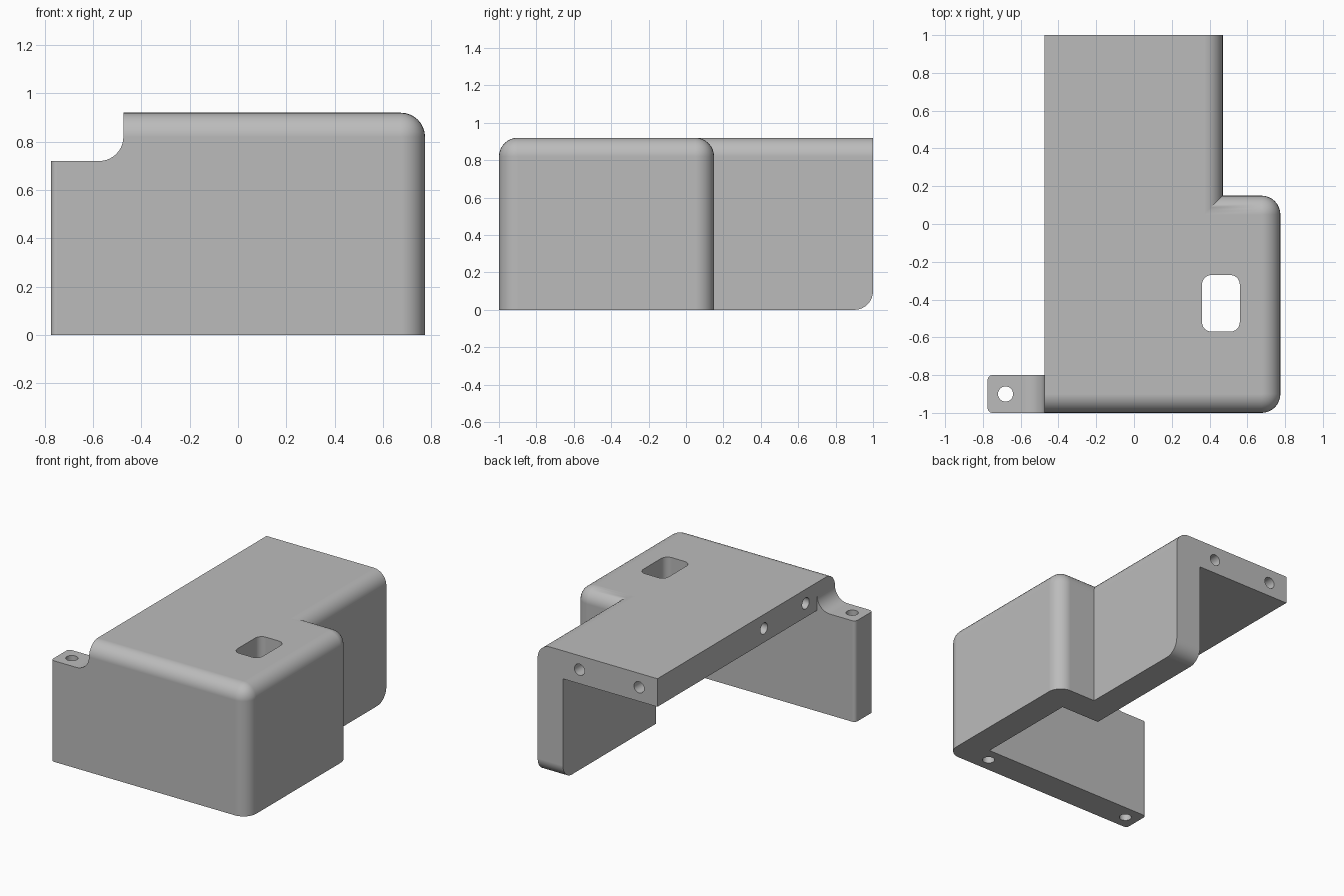
import bpy, bmesh, math
from mathutils import Matrix, Vector

if "Cube" in bpy.data.objects:
    bpy.data.objects.remove(bpy.data.objects["Cube"], do_unlink=True)

BACK, LEFT, TOP = 1.0, -0.475, 0.92     # open ends and height of the cover
WALL, ROUND = 0.2, 0.1                  # wall thickness and fillet radius

grey = bpy.data.materials.new("plain grey")
grey.use_nodes = True
colour = (0.5, 0.5, 0.5, 1)
grey.diffuse_color = colour
grey.node_tree.nodes["Principled BSDF"].inputs["Base Color"].default_value = colour


def make_object(name, bm):
    bmesh.ops.recalc_face_normals(bm, faces=bm.faces)
    mesh = bpy.data.meshes.new(name)
    bm.to_mesh(mesh)
    bm.free()
    mesh.materials.append(grey)
    obj = bpy.data.objects.new(name, mesh)
    bpy.context.collection.objects.link(obj)
    return obj


def prism(name, points, sweep, rounded=None, radius=ROUND, segments=8):
    """Extrude a flat outline; bevel the edges whose midpoint fits a rule."""
    bm = bmesh.new()
    face = bm.faces.new([bm.verts.new(p) for p in points])
    swept = bmesh.ops.extrude_face_region(bm, geom=[face], use_keep_orig=True)["geom"]
    bmesh.ops.translate(bm, vec=sweep, verts=[v for v in swept if isinstance(v, bmesh.types.BMVert)])
    bmesh.ops.recalc_face_normals(bm, faces=bm.faces)
    if rounded:
        edges = [e for e in bm.edges
                 if rounded((e.verts[0].co + e.verts[1].co) / 2,
                            abs(e.verts[0].co.z - e.verts[1].co.z) > 0.3)]
        bmesh.ops.bevel(bm, geom=edges, offset=radius, offset_type='OFFSET',
                        segments=segments, profile=0.5, affect='EDGES', clamp_overlap=False)
    return make_object(name, bm)


def drill(name, start, end, radius=0.04):
    start, end = Vector(start), Vector(end)
    axis = end - start
    turn = Vector((0, 0, 1)).rotation_difference(axis).to_matrix().to_4x4()
    bm = bmesh.new()
    bmesh.ops.create_cone(bm, cap_ends=True, segments=32, radius1=radius, radius2=radius,
                          depth=axis.length,
                          matrix=Matrix.Translation((start + end) / 2) @ turn)
    return make_object(name, bm)


def combine(body, other, operation):
    mod = body.modifiers.new(other.name, 'BOOLEAN')
    mod.object, mod.operation, mod.solver = other, operation, 'EXACT'
    bpy.context.view_layer.objects.active = body
    bpy.ops.object.modifier_apply(modifier=mod.name)
    bpy.data.objects.remove(other, do_unlink=True)


# Stepped outer block with rounded top, corners and rear foot
def block_rounding(mid, upright):
    top_edge = mid.z > TOP - 0.01 and mid.x > LEFT + 0.01 and mid.y < BACK - 0.01
    corner = upright and mid.x > 0.7
    rear_foot = mid.z < 0.01 and mid.y > BACK - 0.01
    return top_edge or corner or rear_foot


outline = [(LEFT, -1), (0.775, -1), (0.775, 0.15), (0.47, 0.15), (0.47, BACK), (LEFT, BACK)]
cover = prism("cover_shell", [(x, y, 0) for x, y in outline], (0, 0, TOP), block_rounding)

# Hollow inside, open at the left, back and bottom
inside = [(-1.2, -0.8), (0.575, -0.8), (0.575, -0.05), (0.27, -0.05), (0.27, 1.4), (-1.2, 1.4)]
combine(cover, prism("hollow", [(x, y, -0.5) for x, y in inside], (0, 0, TOP - WALL + 0.5)),
        'DIFFERENCE')

# Front wall tab with a concave fillet up to the shell
arc = [(-0.575 + ROUND * math.sin(a), TOP - ROUND - ROUND * math.cos(a))
       for a in (math.pi / 2 * i / 10 for i in range(11))]
profile = [(-0.375, 0), (-0.775, 0), (-0.775, TOP - WALL)] + arc + [(-0.375, TOP - ROUND)]
tab = prism("mounting_tab", [(x, -1, z) for x, z in profile], (0, WALL, 0),
            lambda mid, upright: upright and mid.x < -0.7, 0.025, 4)
combine(cover, tab, 'UNION')

# Rounded window through the top
window = [(0.36, -0.57), (0.56, -0.57), (0.56, -0.27), (0.36, -0.27)]
combine(cover, prism("window", [(x, y, 0.5) for x, y in window], (0, 0, 0.7),
                     lambda mid, upright: upright, 0.05, 6), 'DIFFERENCE')

# Screw holes: tab, bottom, back and left faces
depth, z = 0.3, TOP - WALL / 2
holes = [((-0.68, -0.9, -0.2), (-0.68, -0.9, 1)), ((0.5, -0.9, -0.2), (0.5, -0.9, depth))]
holes += [((x, BACK + 0.2, z), (x, BACK - depth, z)) for x in (-0.33, 0.14)]
holes += [((LEFT - 0.2, y, z), (LEFT + depth, y, z)) for y in (-0.2, -0.67)]
for start, end in holes:
    combine(cover, drill("screw_hole", start, end), 'DIFFERENCE')

# Smooth fillets, crisp edges
bpy.ops.object.select_all(action='DESELECT')
cover.select_set(True)
bpy.context.view_layer.objects.active = cover
bpy.ops.object.shade_smooth_by_angle(angle=math.radians(30))
normals = cover.modifiers.new("flat_face_normals", 'WEIGHTED_NORMAL')
normals.keep_sharp = True
normals.weight = 100
